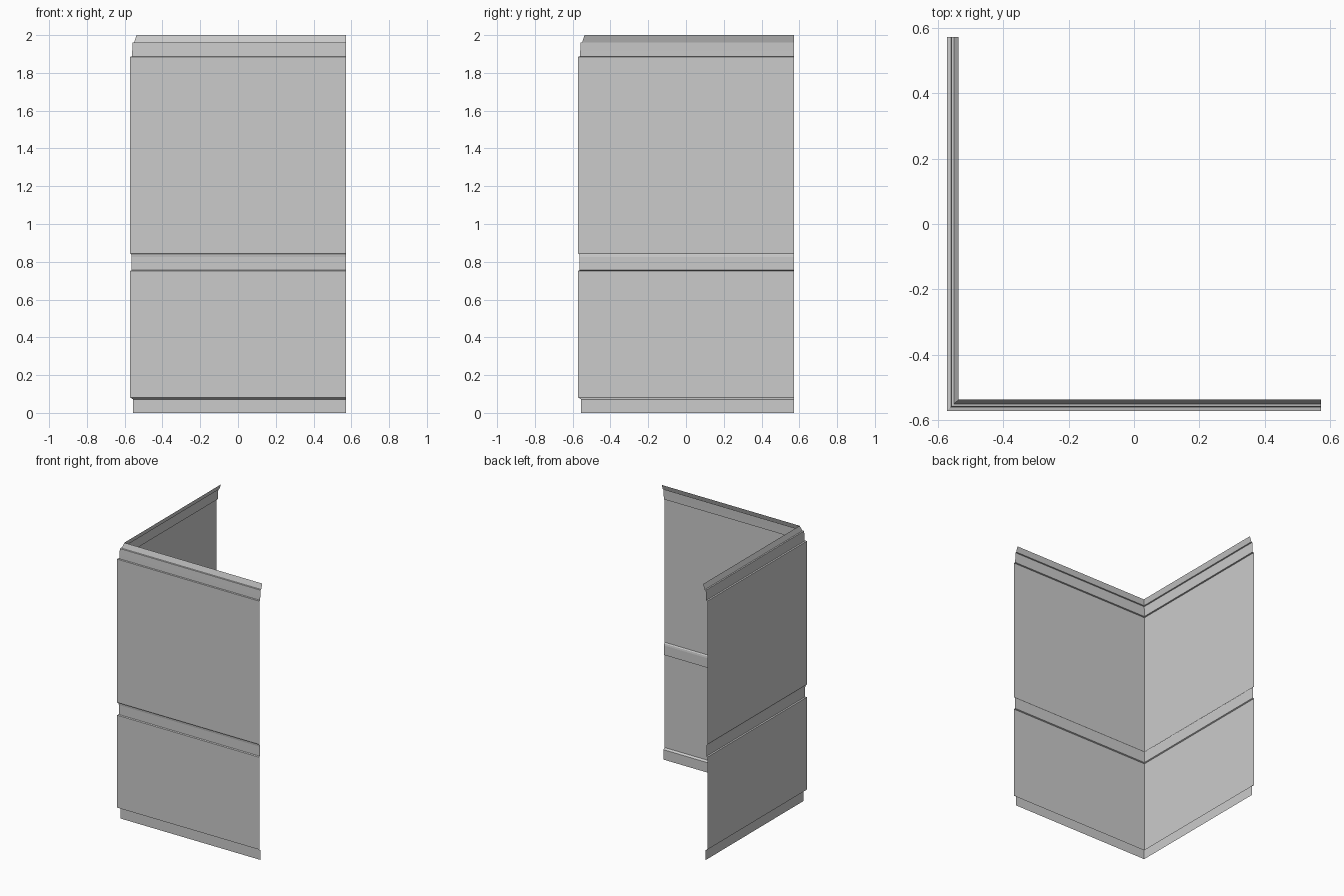
import bpy, bmesh

if "Cube" in bpy.data.objects:
    bpy.data.objects.remove(bpy.data.objects["Cube"])

H = 0.571  # half width of the corner panel

# Wall cross-section: (inset from outer face, height)
PROFILE = [
    (0.016, 0.0), (0.016, 0.072), (0.0, 0.081),      # recessed skirting
    (0.0, 0.752), (0.008, 0.756),                    # lower panel
    (0.008, 0.825), (0.006, 0.838), (0.0, 0.845),    # dado groove
    (0.0, 1.885), (0.010, 1.887),                    # upper panel
    (0.011, 1.915), (0.013, 1.960),                  # frieze band
    (0.021, 1.962), (0.034, 2.0),                    # sloped cap
]


def sweep_corner(name, profile):
    """Sweep the section along an L path with a mitred corner."""
    bm = bmesh.new()
    rows = []
    for d, z in profile:
        c = -H + d
        rows.append([bm.verts.new(p) for p in ((c, H, z), (c, c, z), (H, c, z))])
    for a, b in zip(rows, rows[1:]):
        for i in range(2):
            bm.faces.new((a[i], a[i + 1], b[i + 1], b[i]))
    mesh = bpy.data.meshes.new(name)
    bm.to_mesh(mesh)
    bm.free()
    obj = bpy.data.objects.new(name, mesh)
    bpy.context.collection.objects.link(obj)
    return obj


# Separate parts share their boundary rows
sweep_corner("skirting", PROFILE[0:3])
sweep_corner("lower_panel", PROFILE[2:4])
sweep_corner("dado_groove", PROFILE[3:8])
sweep_corner("upper_panel", PROFILE[7:9])
sweep_corner("top_trim", PROFILE[8:])
